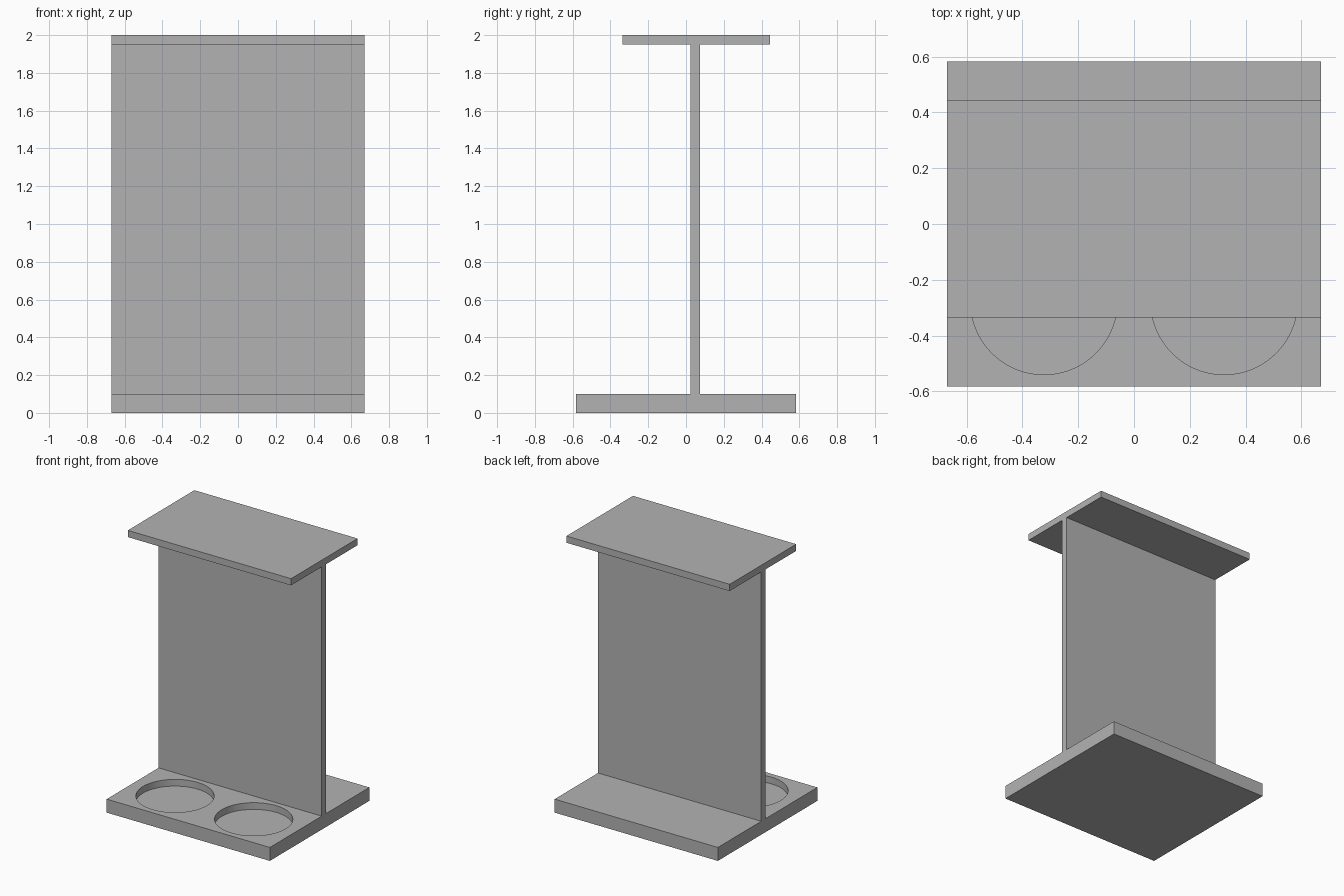
import bpy

cube = bpy.data.objects.get("Cube")
if cube:
    bpy.data.objects.remove(cube, do_unlink=True)

WIDTH = 1.34

grey = bpy.data.materials.new("plain grey")
grey.use_nodes = True
color = (0.45, 0.45, 0.45, 1.0)
grey.diffuse_color = color
grey.node_tree.nodes["Principled BSDF"].inputs["Base Color"].default_value = color


def slab(name, y0, y1, z0, z1):
    """Full-width box between the given depths and heights."""
    bpy.ops.mesh.primitive_cube_add(size=1, location=(0, (y0 + y1) / 2, (z0 + z1) / 2))
    ob = bpy.context.object
    ob.name = name
    ob.scale = (WIDTH, y1 - y0, z1 - z0)
    bpy.ops.object.transform_apply(location=False, rotation=False, scale=True)
    ob.data.materials.append(grey)
    return ob


# Base, upright panel and top shelf
base = slab("base_plate", -0.583, 0.583, 0.0, 0.1)
slab("upright_panel", 0.025, 0.075, 0.1, 1.95)
slab("top_shelf", -0.335, 0.445, 1.95, 2.0)

# Two round recesses sunk halfway into the front of the base
for side, x in (("right", -0.323), ("left", 0.323)):
    bpy.ops.mesh.primitive_cylinder_add(vertices=96, radius=0.263, depth=0.1,
                                        location=(x, -0.277, 0.1))
    cutter = bpy.context.object
    cutter.name = side + "_recess_cutter"
    cutter.data.materials.append(grey)
    cutter.hide_render = True
    cutter.hide_set(True)
    cut = base.modifiers.new(side + "_recess", "BOOLEAN")
    cut.operation = "DIFFERENCE"
    cut.solver = "EXACT"
    cut.object = cutter

# Bake the cuts, then smooth only the recess walls
bpy.ops.object.select_all(action="DESELECT")
base.select_set(True)
bpy.context.view_layer.objects.active = base
for name in [m.name for m in base.modifiers]:
    bpy.ops.object.modifier_apply(modifier=name)
for ob in [o for o in bpy.data.objects if o.name.endswith("_recess_cutter")]:
    bpy.data.objects.remove(ob, do_unlink=True)
bpy.ops.object.shade_smooth_by_angle()
